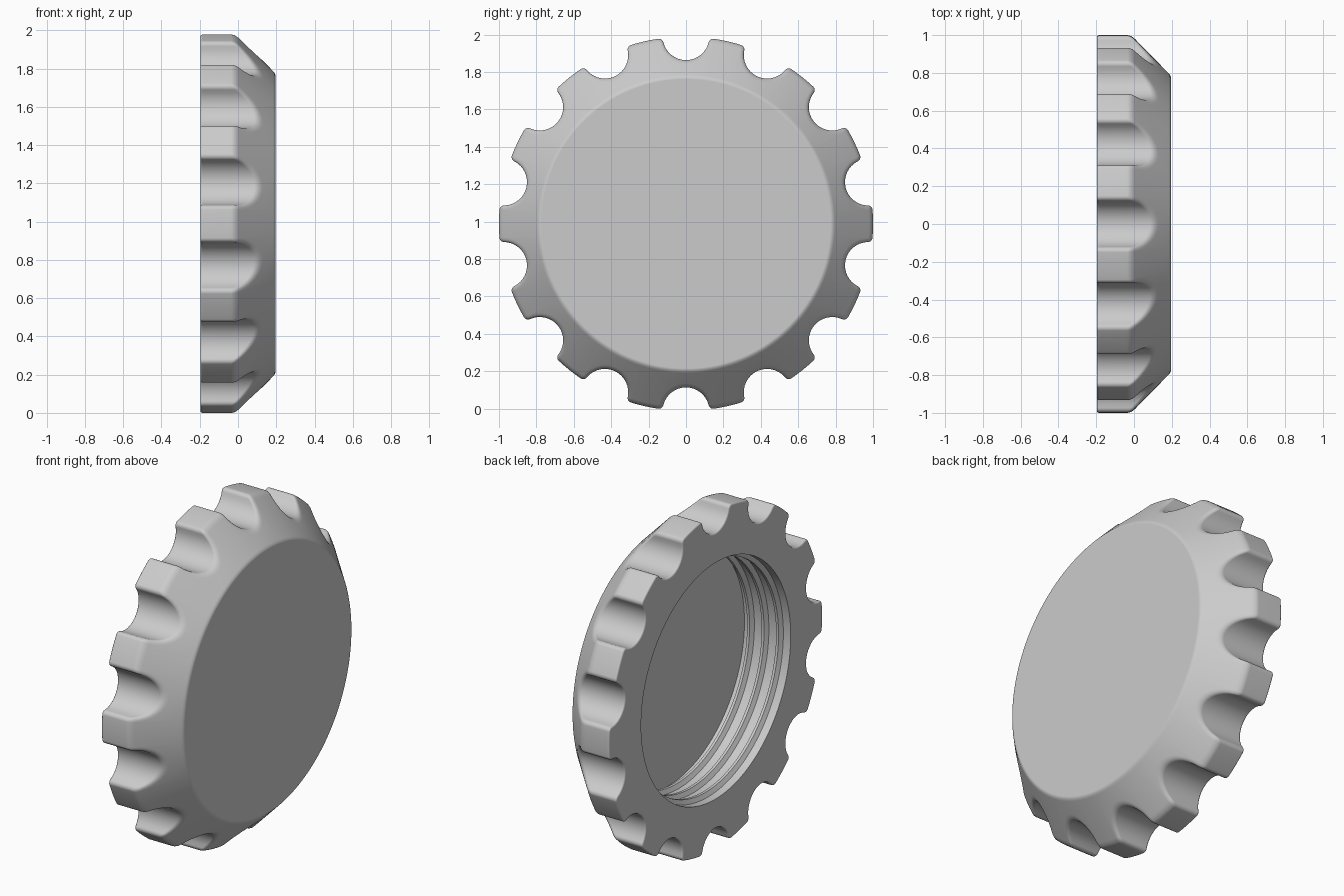
import bpy, bmesh
from math import sin, cos, pi, acos, atan2, hypot, radians

cube = bpy.data.objects.get("Cube")
if cube:
    bpy.data.objects.remove(cube)

NOTCHES = 14
HALF = 0.196          # half thickness along x
RIM, CAP_R, HOLE_R = 1.0, 0.785, 0.70
NOTCH_C, NOTCH_R, FILLET = 1.0, 0.125, 0.025
FLOOR_X = 0.107


def cone_x(r):
    """Position of the sloped shoulder at a given radius."""
    return HALF - 0.98 * (r - CAP_R)


def grip_outline():
    """Closed outline as (point, outward normal), with rounded tooth corners."""
    fc = RIM - FILLET
    alpha = acos((fc**2 + NOTCH_C**2 - (NOTCH_R + FILLET)**2) / (2 * fc * NOTCH_C))
    fx, fy = fc * cos(alpha), fc * sin(alpha)
    swing = atan2(fy, NOTCH_C - fx)           # half sweep of the notch arc
    half = []
    for i in range(9):                        # notch arc, from its bottom
        a = swing * i / 8
        half.append((NOTCH_C - NOTCH_R * cos(a), NOTCH_R * sin(a), cos(a), -sin(a)))
    for i in range(1, 6):                     # corner fillet
        a = -swing + (alpha + swing) * i / 5
        half.append((fx + FILLET * cos(a), fy + FILLET * sin(a), cos(a), sin(a)))
    for i in range(1, 4):                     # tooth tip
        a = alpha + (pi / NOTCHES - alpha) * i / 3
        half.append((RIM * cos(a), RIM * sin(a), cos(a), sin(a)))
    mirrored = [(u, -v, nu, -nv) for u, v, nu, nv in half[1:-1]]
    segment = mirrored[::-1] + half
    loop = []
    for k in range(NOTCHES):
        t = pi / 2 + 2 * pi * k / NOTCHES
        c, s = cos(t), sin(t)
        for u, v, nu, nv in segment:
            loop.append((u * c - v * s, u * s + v * c, nu * c - nv * s, nu * s + nv * c))
    return loop


outline = grip_outline()
LIFT = max(p[1] for p in outline)


def bend(a, b, c, steps=4):
    """Points along a rounded corner from a to c, pulled towards b."""
    for i in range(steps + 1):
        t = i / steps
        yield tuple((1 - t)**2 * p + 2 * t * (1 - t) * q + t * t * r for p, q, r in zip(a, b, c))


def section(y, z, ny, nz):
    """Radial section of the cap, from inner floor centre round to outer centre."""
    r = hypot(y, z)
    cy, cz = y / r, z / r

    def at(x, radius):
        return (x, cy * radius, cz * radius)

    pts = [at(FLOOR_X, HOLE_R)]
    # thread ridges inside the hole
    for depth in (0.26, 0.165, 0.07):
        x = depth - HALF
        for dx, rise in ((0.022, 0), (0.008, 0.025), (-0.008, 0.025), (-0.022, 0)):
            pts.append(at(x + dx, HOLE_R - rise))
    pts.append(at(-HALF, HOLE_R))
    # back edge of the grip
    e = 0.012
    pts += bend((-HALF, y - ny * e, z - nz * e), (-HALF, y, z), (-HALF + e, y, z), 3)
    # rounded edge between grip and shoulder
    f = 0.022
    iy, iz = y - ny * f, z - nz * f
    x = cone_x(r)
    pts += bend((x - f, y, z), (x, y, z), (cone_x(hypot(iy, iz)), iy, iz))
    # rounded rim of the end face
    g = 0.012
    pts += bend(at(cone_x(CAP_R + g), CAP_R + g), at(HALF, CAP_R), at(HALF, CAP_R - g), 3)
    return pts


bm = bmesh.new()
columns = [[bm.verts.new((x, y, z + LIFT)) for x, y, z in section(*p)] for p in outline]
for a, b in zip(columns, columns[1:] + columns[:1]):
    for i in range(len(a) - 1):
        bm.faces.new((a[i], a[i + 1], b[i + 1], b[i]))
# inner floor and outer end face
bm.faces.new([c[0] for c in columns])
bm.faces.new([c[-1] for c in columns])
bmesh.ops.recalc_face_normals(bm, faces=bm.faces)

mesh = bpy.data.meshes.new("screw_cap")
bm.to_mesh(mesh)
bm.free()
cap = bpy.data.objects.new("screw_cap", mesh)
bpy.context.collection.objects.link(cap)

# plain grey plastic
grey = bpy.data.materials.new("grey_plastic")
grey.use_nodes = True
colour = (0.6, 0.6, 0.6, 1)
grey.diffuse_color = colour
grey.node_tree.nodes["Principled BSDF"].inputs["Base Color"].default_value = colour
mesh.materials.append(grey)

bpy.ops.object.select_all(action='DESELECT')
cap.select_set(True)
bpy.context.view_layer.objects.active = cap
bpy.ops.object.shade_smooth_by_angle(angle=radians(40))
weighted = cap.modifiers.new("even_shading", 'WEIGHTED_NORMAL')
weighted.keep_sharp = True
